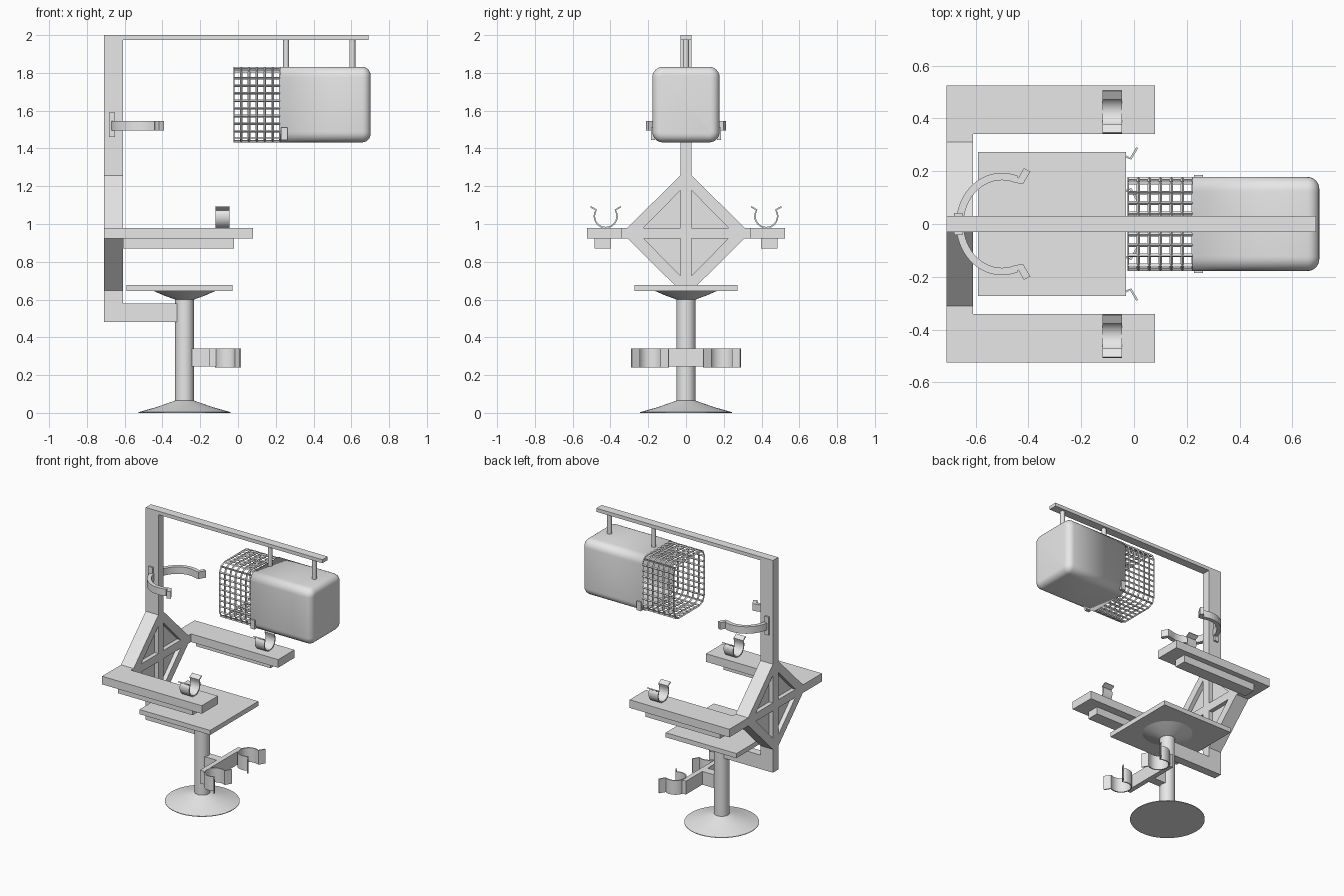
import bpy, bmesh, math
from mathutils import Vector

if "Cube" in bpy.data.objects:
    bpy.data.objects.remove(bpy.data.objects["Cube"])

grey = bpy.data.materials.new("plain grey")
grey.diffuse_color = (0.8, 0.8, 0.8, 1)
grey.use_nodes = True
grey.node_tree.nodes["Principled BSDF"].inputs["Base Color"].default_value = grey.diffuse_color


def finish(name, bm, smooth=None):
    bmesh.ops.recalc_face_normals(bm, faces=bm.faces)
    me = bpy.data.meshes.new(name)
    bm.to_mesh(me)
    bm.free()
    me.materials.append(grey)
    ob = bpy.data.objects.new(name, me)
    bpy.context.collection.objects.link(ob)
    if smooth:
        bpy.ops.object.select_all(action='DESELECT')
        ob.select_set(True)
        bpy.context.view_layer.objects.active = ob
        bpy.ops.object.shade_smooth_by_angle(angle=math.radians(smooth))
    return ob


def prism(name, pts, axis, lo, hi, smooth=None):
    """Extrude a 2D outline along an axis from lo to hi."""
    def place(p, h):
        c = list(p)
        c.insert(axis, h)
        return c
    bm = bmesh.new()
    a = [bm.verts.new(place(p, lo)) for p in pts]
    b = [bm.verts.new(place(p, hi)) for p in pts]
    n = len(pts)
    bm.faces.new(a)
    bm.faces.new(b[::-1])
    for i in range(n):
        j = (i + 1) % n
        bm.faces.new((a[i], a[j], b[j], b[i]))
    return finish(name, bm, smooth)


def box(name, x, y, z):
    return prism(name, [(x[0], y[0]), (x[1], y[0]), (x[1], y[1]), (x[0], y[1])], 2, *z)


def band(path, t):
    """Closed outline of constant thickness t along an open 2D path."""
    left, right = [], []
    for i, p in enumerate(path):
        a, b = Vector(path[max(i - 1, 0)]), Vector(path[min(i + 1, len(path) - 1)])
        d = (b - a).normalized() * t / 2
        left.append((p[0] - d.y, p[1] + d.x))
        right.append((p[0] + d.y, p[1] - d.x))
    return left + right[::-1]


def lathe(name, profile, cx, seg=40):
    bm = bmesh.new()
    rings = [[bm.verts.new((cx + r * math.cos(2 * math.pi * i / seg),
                            r * math.sin(2 * math.pi * i / seg), z)) for i in range(seg)]
             for r, z in profile]
    bm.faces.new(rings[0])
    bm.faces.new(rings[-1])
    for a, b in zip(rings, rings[1:]):
        for i in range(seg):
            j = (i + 1) % seg
            bm.faces.new((a[i], a[j], b[j], b[i]))
    return finish(name, bm, 25)


def rounded_rect(hy, hz, r, corner, ny=1, nz=1):
    """Rounded rectangle outline with subdivided straight sides."""
    pts = []
    for k, (sy, sz) in enumerate([(1, 1), (-1, 1), (-1, -1), (1, -1)]):
        cy, cz = sy * (hy - r), sz * (hz - r)
        for i in range(corner + 1):
            a = math.pi / 2 * (k + i / corner)
            pts.append((cy + r * math.cos(a), cz + r * math.sin(a)))
        n = ny if k % 2 == 0 else nz
        dy, dz = ((-2 * sy * (hy - r), 0) if k % 2 == 0 else (0, -2 * sz * (hz - r)))
        last = pts[-1]
        pts += [(last[0] + dy * i / n, last[1] + dz * i / n) for i in range(1, n)]
    return pts


def tube(name, sections, zc, cap, smooth=None):
    """Loft 2D outlines along x."""
    bm = bmesh.new()
    rings = [[bm.verts.new((x, p[0], zc + p[1])) for p in pts] for x, pts in sections]
    for a, b in zip(rings, rings[1:]):
        for i in range(len(a)):
            j = (i + 1) % len(a)
            bm.faces.new((a[i], a[j], b[j], b[i]))
    if cap:
        bm.faces.new(rings[-1])
    return finish(name, bm, smooth)


# Main post, top beam and lower bracket
PX = (-0.71, -0.61)
box("post", PX, (-0.03, 0.03), (0.48, 2.0))
box("top_beam", (-0.61, 0.69), (-0.03, 0.03), (1.975, 2.0))
box("lower_bracket", (-0.61, -0.31), (-0.03, 0.03), (0.48, 0.58))

# Diamond back frame with recessed triangles
ZC = 0.952
for sy in (-1, 1):
    for sz in (-1, 1):
        rim = [(0.03, 0.305), (0.31, 0.028), (0.225, 0.028), (0.03, 0.225)]
        prism("diamond_rim", [(sy * y, ZC + sz * z) for y, z in rim], 0, *PX)
prism("diamond_panel", [(0.03, ZC + .29), (0.3, ZC + .02), (0.3, ZC - .02), (0.03, ZC - .29),
                        (-0.03, ZC - .29), (-0.3, ZC - .02), (-0.3, ZC + .02), (-0.03, ZC + .29)],
      0, -0.68, -0.64)
box("cross_bar", PX, (-0.345, 0.345), (0.922, 0.98))


# Spring clip outline: open ring with flared lips
def clip(r, lip):
    arc = [(r * math.cos(a), r * math.sin(a)) for a in
           [math.radians(147 + 246 * i / 20) for i in range(21)]]
    (x0, y0), (x1, y1) = arc[0], arc[-1]
    return band([(x0 - lip, y0 + lip * 0.6)] + arc + [(x1 + lip, y1 + lip * 0.6)], 0.008)


# Arm rests, stiffeners and wrist clips
for s in (-1, 1):
    y0, y1 = sorted((s * 0.34, s * 0.524))
    box("arm_rest", (-0.71, 0.08), (y0, y1), (0.922, 0.98))
    y0, y1 = sorted((s * 0.397, s * 0.485))
    box("arm_stiffener", (-0.61, -0.02), (y0, y1), (0.87, 0.922))
    prism("wrist_clip", [(s * 0.425 + u, 1.041 + v) for u, v in clip(0.06, 0.03)],
          0, -0.12, -0.045, 30)

# Seat and pedestal
box("seat", (-0.59, -0.03), (-0.273, 0.273), (0.645, 0.678))
lathe("pedestal", [(0.243, 0), (0.243, 0.004), (0.15, 0.03), (0.05, 0.065), (0.05, 0.6),
                   (0.11, 0.622), (0.165, 0.646)], -0.283)

# Leg holder with ankle clips
box("leg_stem", (-0.25, -0.15), (-0.03, 0.03), (0.245, 0.34))
box("leg_cross_bar", (-0.15, -0.115), (-0.215, 0.215), (0.245, 0.34))
for s in (-1, 1):
    prism("ankle_clip", [(-0.05 + v, s * 0.19 + u) for u, v in clip(0.068, 0.042)],
          2, 0.24, 0.342, 30)

# Neck collar: two curved arms with hooked tips on a hinge
for s in (-1, 1):
    path = [(-0.5 + 0.16 * math.cos(a), s * 0.18 * math.sin(a)) for a in
            [math.radians(180 - 116 * i / 18) for i in range(19)]]
    path.append((-0.405, s * 0.205))
    prism("collar_arm", band(path, 0.028), 2, 1.495, 1.545, 30)
box("collar_hinge", (-0.682, -0.65), (-0.042, 0.042), (1.46, 1.59))

# Hood: rounded shell, open towards the cage
HY, HZ, HC = 0.178, 0.2, 1.632
sections = [(0.222, rounded_rect(HY, HZ, 0.055, 6))]
for i in range(7):
    a = math.pi / 2 * i / 6
    d = 0.045 * (1 - math.cos(a))
    sections.append((0.657 + 0.045 * math.sin(a), rounded_rect(HY - d, HZ - d, 0.055 - d, 6)))
hood = tube("hood_shell", sections, HC, True, 40)
mod = hood.modifiers.new("thickness", 'SOLIDIFY')
mod.thickness = 0.01
mod.offset = -1

# Cage: grid tube turned into bars
ring = rounded_rect(HY - 0.007, HZ - 0.007, 0.052, 2, 6, 7)
cage = tube("cage", [(-0.025 + 0.25 * i / 6, ring) for i in range(7)], HC, False)
mod = cage.modifiers.new("bars", 'WIREFRAME')
mod.thickness = 0.014
mod.offset = 0

# Latches at the hood rim and hangers to the beam
for s in (-1, 1):
    y0, y1 = sorted((s * 0.165, s * 0.186))
    box("hood_latch", (0.228, 0.262), (y0, y1), (1.445, 1.51))
for x in (0.255, 0.605):
    lathe("hanger", [(0.016, 1.825), (0.016, 1.98)], x, 16)
